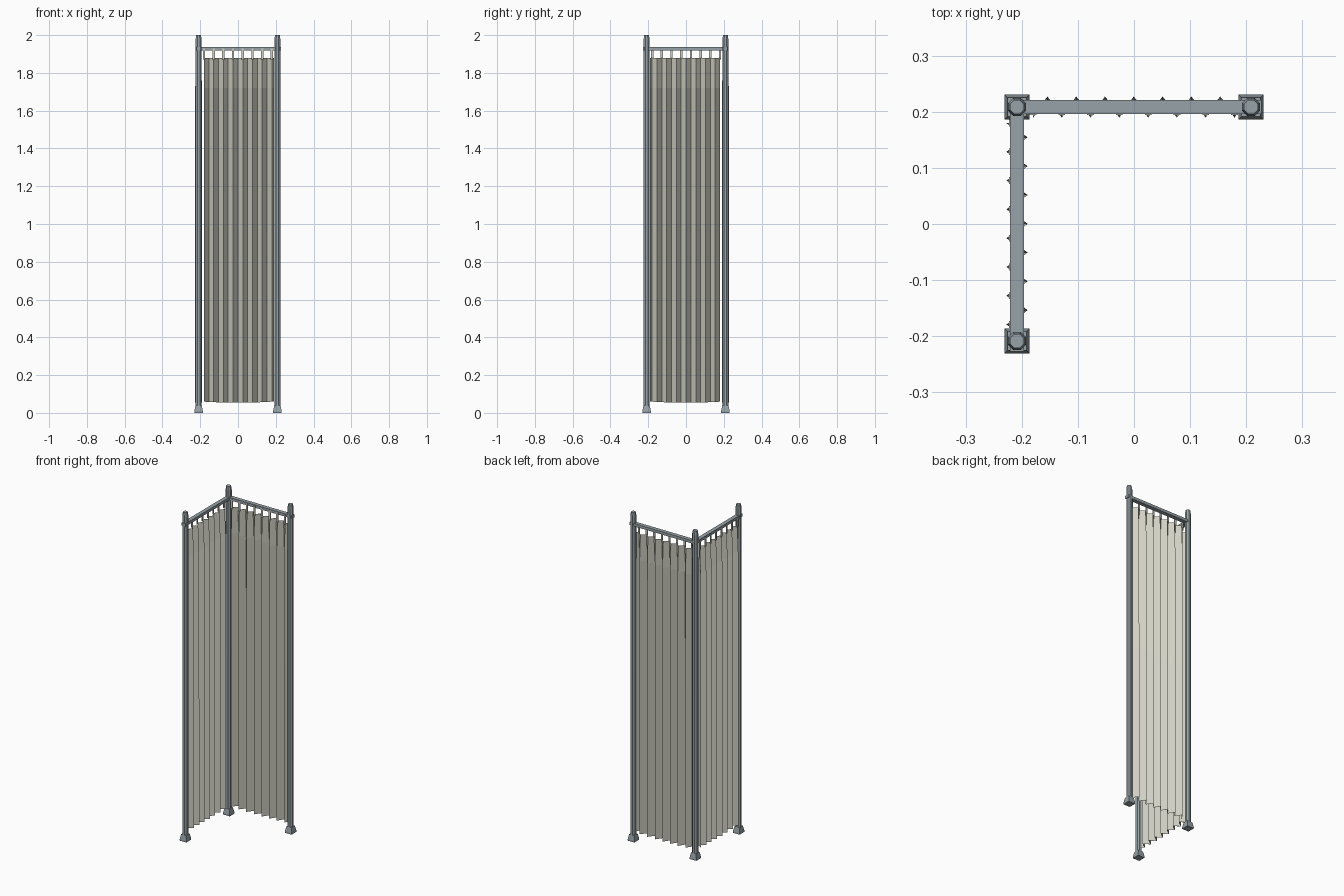
import bpy, bmesh, math
from mathutils import Matrix

if "Cube" in bpy.data.objects:
    bpy.data.objects.remove(bpy.data.objects["Cube"])

C = 0.2085           # post centre distance
PITCH = 0.0513       # pleat spacing
FIRST = -0.18        # first front fold


def material(name, rgb):
    m = bpy.data.materials.new(name)
    m.diffuse_color = (*rgb, 1)
    m.use_nodes = True
    m.node_tree.nodes["Principled BSDF"].inputs["Base Color"].default_value = m.diffuse_color
    return m


metal = material("grey metal", (0.31, 0.36, 0.385))
cloth = material("pale cloth", (0.63, 0.63, 0.55))


def make(name, bm, mat, matrix=None):
    me = bpy.data.meshes.new(name)
    bmesh.ops.recalc_face_normals(bm, faces=bm.faces[:])
    bm.to_mesh(me)
    bm.free()
    me.materials.append(mat)
    ob = bpy.data.objects.new(name, me)
    bpy.context.collection.objects.link(ob)
    if matrix:
        ob.matrix_world = matrix
    return ob


def box(bm, lo, hi):
    size = [b - a for a, b in zip(lo, hi)]
    mid = [(a + b) / 2 for a, b in zip(lo, hi)]
    bmesh.ops.create_cube(bm, size=1, matrix=Matrix.Translation(mid) @ Matrix.Diagonal((*size, 1)))


def loft(bm, profile, sides, turn):
    """Stack of regular rings (radius, height), capped at both ends."""
    rings = []
    for r, z in profile:
        rings.append([bm.verts.new((r * math.cos(turn + math.tau * i / sides),
                                    r * math.sin(turn + math.tau * i / sides), z))
                      for i in range(sides)])
    for a, b in zip(rings, rings[1:]):
        for i in range(sides):
            j = (i + 1) % sides
            bm.faces.new((a[i], a[j], b[j], b[i]))
    bm.faces.new(rings[0][::-1])
    bm.faces.new(rings[-1])


# Posts with tapered square feet and chamfered tops
for name, x, y in (("corner", -C, C), ("right", C, C), ("front", -C, -C)):
    place = Matrix.Translation((x, y, 0))
    bm = bmesh.new()
    loft(bm, [(0.0172, 0.02), (0.0172, 1.978), (0.0135, 2.0)], 8, math.pi / 8)
    make(name + "_post", bm, metal, place)
    bm = bmesh.new()
    q = math.sqrt(2)
    loft(bm, [(0.0225 * q, 0), (0.0225 * q, 0.009), (0.019 * q, 0.028), (0.0168 * q, 0.038)], 4, math.pi / 4)
    make(name + "_foot", bm, metal, place)


def panel(name, place):
    # Rail
    bm = bmesh.new()
    box(bm, (-C, -0.0123, 1.919), (0.227, 0.0123, 1.936))
    make(name + "_rail", bm, metal, place)

    # Pleated curtain, shallower folds near the top
    bm = bmesh.new()
    rows = []
    for z, amp in ((0.06, 0.0185), (1.0, 0.0185), (1.72, 0.0178), (1.88, 0.011)):
        row = []
        for i in range(16):
            x = FIRST + i * PITCH / 2
            y = amp if i % 2 else -amp
            if i == 15:                      # short last fold ends at the post
                x, y = 0.19, -amp * 0.15
            drop = 0.006 * (1 - (x / 0.19) ** 2) if z < 0.1 else 0
            row.append(bm.verts.new((x, y, z - drop)))
        rows.append(row)
    for a, b in zip(rows, rows[1:]):
        for i in range(15):
            bm.faces.new((a[i], a[i + 1], b[i + 1], b[i]))
    ob = make(name + "_curtain", bm, cloth, place)
    mod = ob.modifiers.new("thickness", "SOLIDIFY")
    mod.thickness = 0.001
    mod.offset = 0

    # Hanging tabs at each front fold
    bm = bmesh.new()
    for i in range(8):
        x = FIRST + i * PITCH
        box(bm, (x - 0.006, -0.0145, 1.872), (x + 0.006, -0.0105, 1.93))
    make(name + "_tabs", bm, cloth, place)


panel("back", Matrix.Translation((0, C, 0)))
panel("left", Matrix.Translation((-C, 0, 0)) @ Matrix.Rotation(-math.pi / 2, 4, "Z"))
